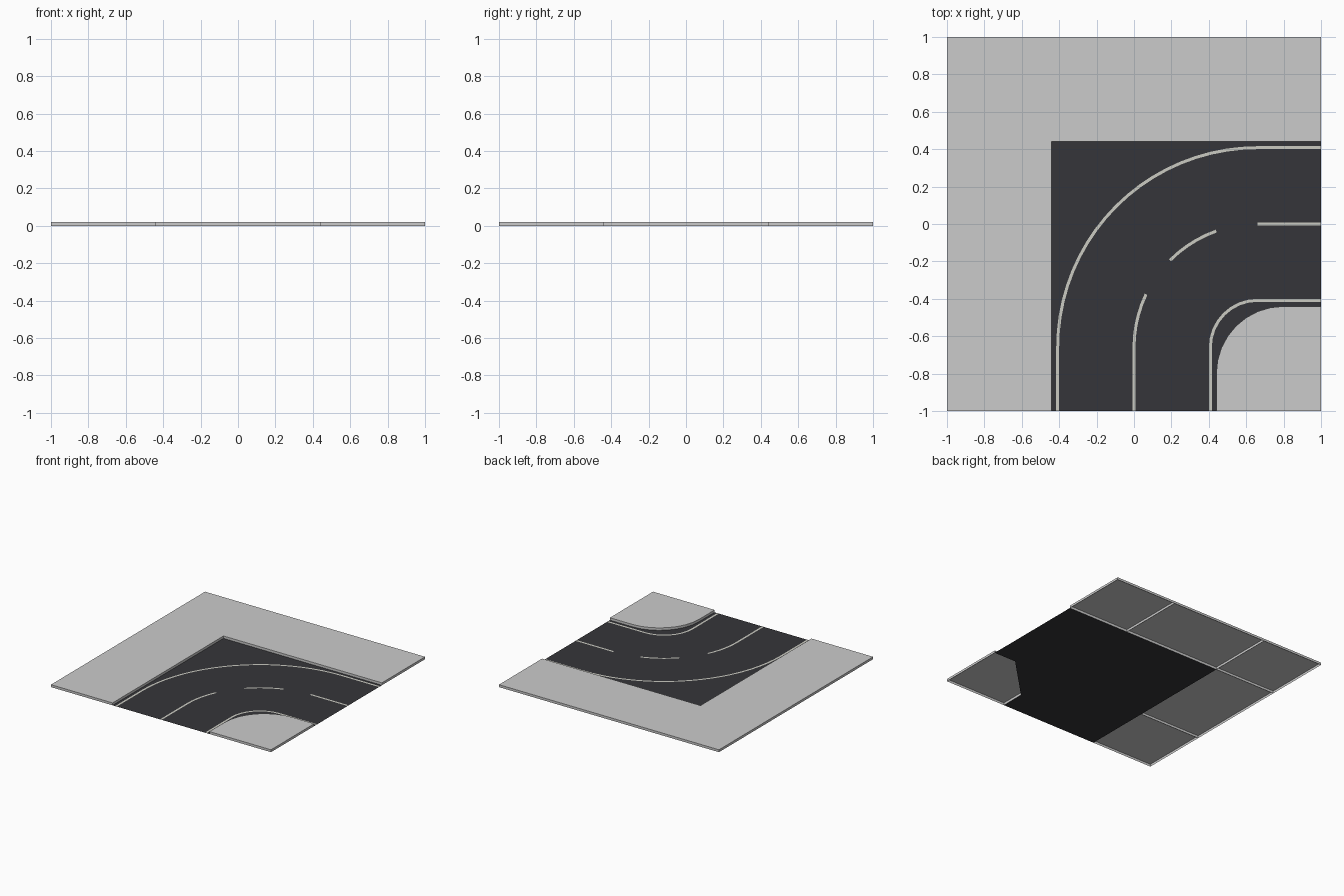
import bpy
from math import sin, cos, radians

if "Cube" in bpy.data.objects:
    bpy.data.objects.remove(bpy.data.objects["Cube"])

H = 0.02        # pavement height
E = 0.44        # kerb distance from the tile centre
C = 0.66        # bend centre is (C, -C)


def material(name, rgb):
    m = bpy.data.materials.new(name)
    m.diffuse_color = (*rgb, 1)
    m.use_nodes = True
    m.node_tree.nodes["Principled BSDF"].inputs["Base Color"].default_value = m.diffuse_color
    return m


def make(name, verts, faces, mat=None):
    me = bpy.data.meshes.new(name)
    me.from_pydata(verts, [], faces)
    me.update()
    ob = bpy.data.objects.new(name, me)
    bpy.context.collection.objects.link(ob)
    if mat:
        me.materials.append(mat)
    return ob


def arc(c, r, a0, a1, n):
    """Points round (c, -c); 0 degrees points to -x, 90 to +y."""
    angles = [radians(a0 + (a1 - a0) * i / n) for i in range(n + 1)]
    return [(c - r * cos(a), -c + r * sin(a)) for a in angles]


def slab(name, outline):
    """Open-bottomed slab from a counter-clockwise outline."""
    n = len(outline)
    verts = [(x, y, z) for z in (0, H) for x, y in outline]
    faces = [[i, (i + 1) % n, n + (i + 1) % n, n + i] for i in range(n)]
    return make(name, verts, faces + [list(range(n, 2 * n))])


def stripe(name, left, right):
    """Thin painted strip between two matching rows of points."""
    n = len(left)
    verts = [(x, y, 0.001) for x, y in left + right]
    faces = [[i, n + i, n + i + 1, i + 1] for i in range(n - 1)]
    return make(name, verts, faces, paint)


def marking(name, r, a0=0, a1=90, start=False, end=False, n=16, w=0.008):
    """Painted line on the bend, optionally run straight to the tile edges."""
    rows = []
    for rad in (r + w, r - w):
        pts = arc(C, rad, a0, a1, n) if a1 > a0 else []
        if start:
            pts.insert(0, (C - rad, -1))
        if end:
            pts = pts + [(C, -C + rad), (1, -C + rad)] if not pts else pts + [(1, -C + rad)]
        rows.append(pts)
    return stripe(name, *rows)


asphalt = material("asphalt", (0.036, 0.036, 0.041))
paint = material("paint", (0.6, 0.6, 0.54))

# Flat road surface
road = [(-E, -1), (E, -1), (E, -0.8), (0.8, -E), (1, -E), (1, E), (-E, E)]
make("road", [(x, y, 0) for x, y in road], [list(range(len(road)))], asphalt)

# Pavement slabs along the outside of the bend
for name, x0, x1, y0, y1 in (
        ("pavement_left_front", -1, -E, -1, -E),
        ("pavement_left_middle", -1, -E, -E, E),
        ("pavement_corner", -1, -E, E, 1),
        ("pavement_back_middle", -E, E, E, 1),
        ("pavement_back_right", E, 1, E, 1)):
    slab(name, [(x0, y0), (x1, y0), (x1, y1), (x0, y1)])

# Rounded pavement on the inside of the bend
curve = arc(0.8, 0.8 - E, 0, 90, 8)
slab("pavement_inner", [(E, -1), (1, -1), (1, -E)] + curve[::-1])

# Edge lines and centre dashes
marking("outer_edge_line", C + 0.408, start=True, end=True, n=20)
marking("inner_edge_line", C - 0.408, start=True, end=True, n=8)
marking("centre_dash_front", C, 0, 25.5, start=True, n=5)
marking("centre_dash_middle", C, 45, 70.5, n=5)
marking("centre_dash_right", C, 90, 90, end=True)
